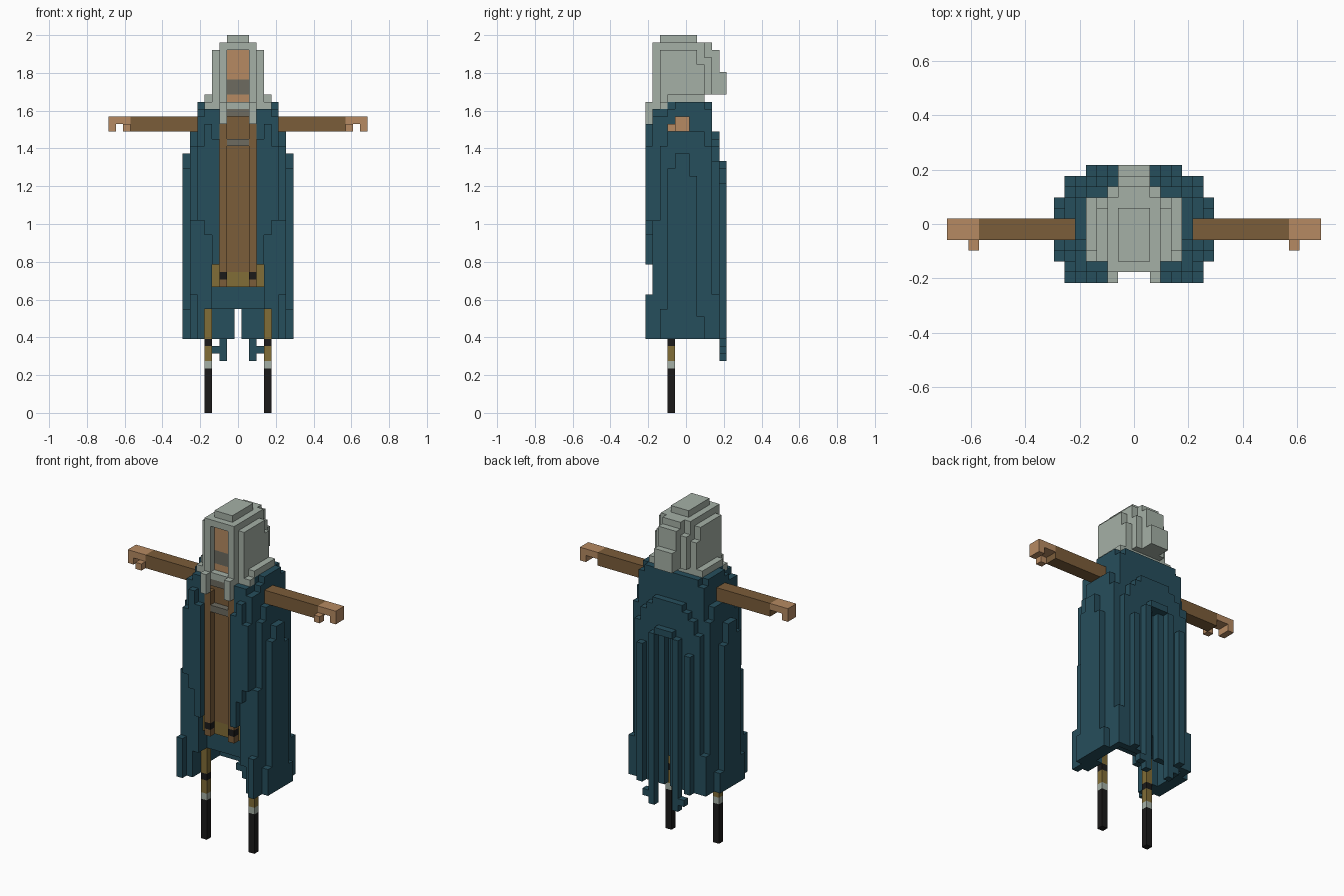
import bpy, bmesh

V = 2 / 51  # block size


def mat(name, rgb):
    m = bpy.data.materials.new(name)
    lin = [((c / 255 + 0.055) / 1.055) ** 2.4 for c in rgb]
    m.diffuse_color = (*lin, 1)
    return m


TEAL = mat("teal_cloth", (38, 78, 92))
GREY = mat("grey_hair", (165, 176, 166))
BROWN = mat("brown_cloth", (123, 93, 58))
SKIN = mat("skin", (182, 138, 98))
GOLD = mat("ochre", (129, 109, 55))
BLACK = mat("black", (27, 26, 26))
DARK = mat("dark_grey", (109, 107, 96))


def part(name, material, boxes, mirror=False):
    """Boxes are (x0, x1, y0, y1, z0, z1) in blocks; mirror copies across x."""
    bm = bmesh.new()
    for x0, x1, y0, y1, z0, z1 in boxes:
        spans = [(x0, x1), (-x1, -x0)] if mirror else [(x0, x1)]
        for a, b in spans:
            r = bmesh.ops.create_cube(bm, size=1)
            for v in r["verts"]:
                v.co = ((b if v.co.x > 0 else a) * V,
                        (y1 if v.co.y > 0 else y0) * V,
                        (z1 if v.co.z > 0 else z0) * V)
    me = bpy.data.meshes.new(name)
    bm.to_mesh(me)
    bm.free()
    me.materials.append(material)
    ob = bpy.data.objects.new(name, me)
    bpy.context.collection.objects.link(ob)
    return ob


# Robe: body above an open, hollow hem
part("robe_core", TEAL, [
    (-5.5, 5.5, -2.5, 3.5, 17, 41),
    (-3.5, 3.5, -2.5, 3.5, 14, 17),
    (-4.5, 4.5, -2.5, 3.5, 41, 42),
    (-4.5, 4.5, 3.5, 4.5, 33, 36),
    (-3.5, 3.5, 3.5, 4.5, 36, 37),
    (-2.5, 2.5, 3.5, 4.5, 37, 38),
])
part("robe_back", TEAL, [(0.5, 4.5, 3.5, 4.5, 10, 33)], True)
# Open front edges and the folds over them
part("robe_front", TEAL, [
    (3.5, 5.5, -2.5, 3.5, 14, 17),
    (2.5, 3.5, -4.5, -2.5, 20, 41),
    (3.5, 4.5, -4.5, -2.5, 14, 41),
    (4.5, 5.5, -4.5, -1.5, 10, 40),
    (2.5, 3.5, -5.5, -4.5, 20, 37),
    (3.5, 4.5, -5.5, -4.5, 24, 39),
    (4.5, 5.5, -5.5, -4.5, 26, 36),
    (5.5, 6.5, -5.5, -4.5, 10, 16),
], True)
# Stepped side folds
part("robe_sides", TEAL, [
    (4.5, 5.5, -1.5, 2.5, 41, 42),
    (5.5, 6.5, -2.5, 2.5, 10, 38),
    (5.5, 6.5, -3.5, 3.5, 10, 36),
    (5.5, 6.5, -4.5, -3.5, 10, 26),
    (5.5, 6.5, 3.5, 4.5, 10, 16),
    (4.5, 5.5, 3.5, 4.5, 10, 34),
    (6.5, 7.5, -1.5, 0.5, 10, 35),
    (6.5, 7.5, -2.5, -1.5, 10, 33),
    (6.5, 7.5, 0.5, 1.5, 10, 32),
    (6.5, 7.5, -3.5, -2.5, 10, 14),
    (6.5, 7.5, 1.5, 2.5, 10, 13),
], True)
# Ragged strips down the back, joined by a small arch
part("robe_back_strips", TEAL, [
    (0, 1.5, 4.5, 5.5, 33, 34),
    (1.5, 2.5, 4.5, 5.5, 7, 33),
    (2.5, 3.5, 4.5, 5.5, 8, 9),
    (3.5, 4.5, 4.5, 5.5, 10, 31),
], True)

# Tunic, hanging sash ends and belt
part("tunic", BROWN, [(-2.5, 2.5, -3.5, -2.5, 19, 41)])
part("sash", BROWN, [(1.5, 2.5, -4.5, -3.5, 19, 39),
                     (1.5, 2.5, -4.5, -3.5, 17, 18)], True)
part("sash_knot", BLACK, [(1.5, 2.5, -4.5, -3.5, 18, 19)], True)
part("belt", GOLD, [(-3.5, 3.5, -3.4, -2.4, 17, 20)])
part("collar_bands", DARK, [(-1.5, 1.5, -4.5, -3.5, 36, 37),
                            (-1.5, 1.5, -4.5, -3.5, 40, 41)])

# Legs in coloured bands
for name, m, z0, z1 in [("leg_tip", BLACK, 0, 6), ("leg_ring", GREY, 6, 7),
                        ("leg_shin", GOLD, 7, 9), ("leg_band", BLACK, 9, 10),
                        ("leg_upper", GOLD, 10, 14)]:
    part(name, m, [(3.5, 4.5, -2.5, -1.5, z0, z1)], True)

# Outstretched arms and hands
part("sleeve", BROWN, [(5.5, 14.5, -1.5, 0.5, 38, 40)], True)
part("hand", SKIN, [(14.5, 17.5, -1.5, 0.5, 39, 40),
                    (16.5, 17.5, -1.5, 0.5, 38, 39),
                    (14.5, 15.5, -2.5, -1.5, 38, 39)], True)

# Face, set back between the hair
part("face", SKIN, [(-1.5, 1.5, -3.5, -2.5, 42, 43),
                    (-1.5, 1.5, -3.5, -2.5, 45, 49)])
part("moustache", DARK, [(-1.5, 1.5, -3.5, -2.5, 43, 45)])

# Hair: crown, back and stepped sides
part("hair", GREY, [
    (-1.5, 1.5, -3.5, 1.5, 50, 51),
    (-2.5, 2.5, -4.5, 2.5, 49, 50),
    (-1.5, 1.5, 2.5, 3.5, 43, 50),
    (-2.5, 2.5, -2.5, 2.5, 42, 49),
    (-2.5, 2.5, 2.5, 3.5, 43, 48),
    (-1.5, 1.5, 3.5, 4.5, 43, 49),
    (-1.5, 1.5, 4.5, 5.5, 43, 46),
    (-1.5, 1.5, -4.5, -3.5, 41, 42),
])
part("hair_sides", GREY, [
    (1.5, 2.5, -4.5, -2.5, 41, 49),
    (1.5, 2.5, -5.5, -4.5, 39, 42),
    (2.5, 3.5, -3.5, 1.5, 41, 49),
    (2.5, 3.5, 1.5, 2.5, 42, 47),
    (3.5, 4.5, -3.5, -2.5, 41, 42),
    (3.5, 4.5, -2.5, 2.5, 42, 43),
], True)
